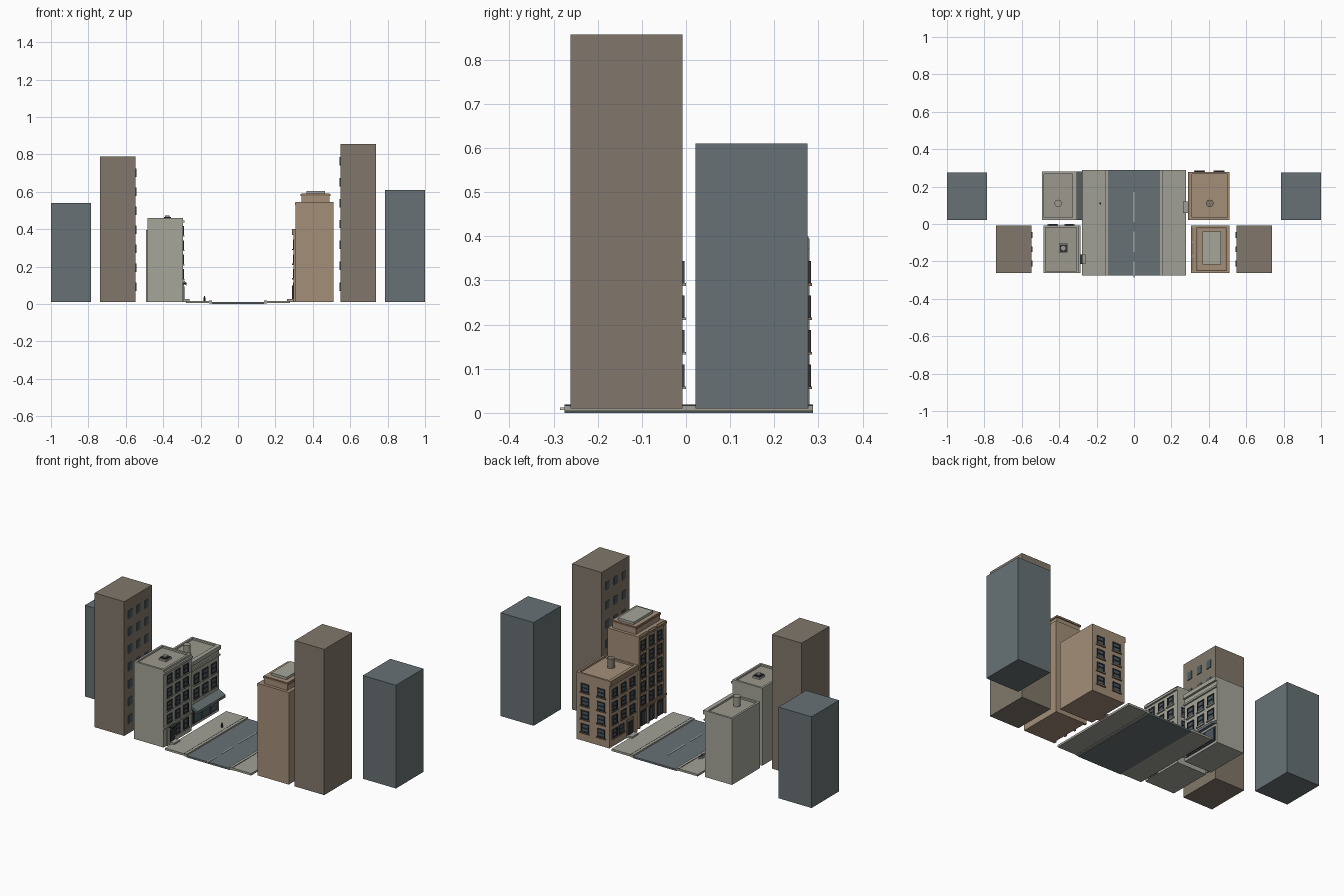
import bpy, bmesh
from mathutils import Matrix, Vector

old = bpy.data.objects.get("Cube")
if old:
    bpy.data.objects.remove(old)


def colour(name, hexa):
    lin = [(int(hexa[i:i + 2], 16) / 255) ** 2.2 for i in (0, 2, 4)] + [1]
    m = bpy.data.materials.new(name)
    m.use_nodes = True
    m.diffuse_color = lin
    m.node_tree.nodes["Principled BSDF"].inputs["Base Color"].default_value = lin
    return m


SLATE = colour("slate blue", "677174")
BROWN = colour("dull brown", "80776a")
TAN = colour("tan stone", "a28d78")
TRIM = colour("dark tan trim", "8d7660")
GREY = colour("pale grey stone", "a4a499")
PAVE = colour("pavement grey", "a09f95")
GLASS = colour("window glass", "4d5b62")
DARK = colour("dark frame", "33353a")
WHITE = colour("road line white", "c8c8c0")
ROOF = colour("roof grey", "9a978c")


class Part:
    """Collects boxes and cylinders into one object."""

    def __init__(self, name):
        self.name, self.bm, self.mats = name, bmesh.new(), []

    def paint(self, verts, mat):
        if mat not in self.mats:
            self.mats.append(mat)
        for f in {f for v in verts for f in v.link_faces}:
            f.material_index = self.mats.index(mat)

    def box(self, x, y, z, mat):
        lo, hi = Vector((min(x), min(y), min(z))), Vector((max(x), max(y), max(z)))
        mx = Matrix.Translation((lo + hi) / 2) @ Matrix.Diagonal((*(hi - lo), 1))
        verts = bmesh.ops.create_cube(self.bm, size=1, matrix=mx)["verts"]
        self.paint(verts, mat)
        return verts

    def tube(self, x, y, z0, z1, r, mat):
        mx = Matrix.Translation((x, y, (z0 + z1) / 2))
        self.paint(bmesh.ops.create_cone(self.bm, cap_ends=True, segments=16, radius1=r,
                                         radius2=r, depth=z1 - z0, matrix=mx)["verts"], mat)

    def done(self):
        me = bpy.data.meshes.new(self.name)
        self.bm.to_mesh(me)
        self.bm.free()
        for m in self.mats:
            me.materials.append(m)
        ob = bpy.data.objects.new(self.name, me)
        bpy.context.collection.objects.link(ob)
        return ob


class Wall:
    """Places plates on a wall: axis 0 faces x, axis 1 faces y."""

    def __init__(self, part, axis, plane, sign):
        self.part, self.axis, self.plane, self.sign = part, axis, plane, sign

    def plate(self, u0, u1, z0, z1, out, mat):
        d = (self.plane - self.sign * 0.002, self.plane + self.sign * out)
        x, y = (d, (u0, u1)) if self.axis == 0 else ((u0, u1), d)
        return self.part.box(x, y, (z0, z1), mat)

    def window(self, u, z, w, h, sill):
        a, b, t = u - w / 2, u + w / 2, 0.006
        self.plate(a, b, z, z + h, 0.002, GLASS)
        for s0, s1 in ((a, a + t), (b - t, b)):
            self.plate(s0, s1, z, z + h, 0.005, DARK)
        for z0 in (z, z + h / 2 - t / 2, z + h - t):
            self.plate(a, b, z0, z0 + t, 0.005, DARK)
        self.plate(a - 0.005, b + 0.005, z - 0.006, z, 0.008, sill)

    def grid(self, us, zs, w, h, sill):
        for u in us:
            for z in zs:
                self.window(u, z, w, h, sill)


def shell(name, x, y, top, wall, roof, rim=0.012):
    """Building body with a low parapet round the roof."""
    p = Part(name)
    p.box(x, y, (0.01, top - rim), wall)
    p.box((x[0] + rim, x[1] - rim), (y[0] + rim, y[1] - rim), (top - rim, top - rim + 0.002), roof)
    for k in (0, 1):
        s = rim if k == 0 else -rim
        p.box((x[k], x[k] + s), y, (top - rim, top), wall)
        p.box((x[0] + rim, x[1] - rim), (y[k], y[k] + s), (top - rim, top), wall)
    return p


# street
p = Part("road")
p.box((-0.14, 0.14), (-0.275, 0.288), (0, 0.01), SLATE)
for y0, y1 in ((-0.285, -0.2), (-0.15, -0.04), (0.01, 0.17)):
    p.box((-0.003, 0.003), (y0, y1), (0.006, 0.012), WHITE)
p.done()
for side, s in (("right", -1), ("left", 1)):
    p = Part(side + "_sidewalk")
    p.box((s * 0.155, s * 0.277), (-0.275, 0.288), (0.005, 0.017), PAVE)
    p.box((s * 0.138, s * 0.155), (-0.275, 0.288), (0.003, 0.018), GREY)
    p.box((s * 0.153, s * 0.156), (-0.275, 0.288), (0.01, 0.0185), DARK)
    p.done()
p = Part("hydrant")
p.tube(-0.18, 0.11, 0.015, 0.036, 0.005, DARK)
p.tube(-0.18, 0.11, 0.036, 0.042, 0.003, DARK)
p.done()

# background towers
for side, s, front_top, back_top in (("right", -1, 0.79, 0.86 - 0.32), ("left", 1, 0.857, 0.61)):
    p = Part(side + "_back_tower")
    p.box((s * 0.787, s), (0.022, 0.275), (0.01, back_top), SLATE)
    p.done()
    p = Part(side + "_front_tower")
    p.box((s * 0.548, s * 0.738), (-0.262, -0.008), (0.01, front_top), BROWN)
    w = Wall(p, 0, s * 0.548, -s)
    for y in (-0.21, -0.135, -0.06):
        for row in range(7):
            z = 0.07 + row * (front_top - 0.13) / 6.5
            w.plate(y - 0.016, y + 0.016, z, z + 0.045, 0.004, GLASS)
    p.done()

ROWS = [0.06 + 0.078 * i for i in range(4)]

# grey house, front right
p = shell("grey_house", (-0.485, -0.295), (-0.262, -0.008), 0.46, GREY, ROOF)
w = Wall(p, 0, -0.295, 1)
cols = (-0.21, -0.135, -0.06)
w.grid(cols, [0.135 + 0.077 * i for i in range(4)], 0.045, 0.052, GREY)
w.grid(cols[1:], [0.045], 0.045, 0.06, GREY)
w.plate(-0.235, -0.165, 0.01, 0.105, 0.007, GREY)
w.plate(-0.212, -0.175, 0.015, 0.095, 0.009, DARK)
w.plate(-0.262, -0.008, 0.118, 0.126, 0.01, GREY)
w.plate(-0.262, -0.008, 0.435, 0.448, 0.01, GREY)
p.box((-0.295, -0.26), (-0.213, -0.163), (0.012, 0.026), PAVE)
p.box((-0.295, -0.275), (-0.213, -0.163), (0.105, 0.112), DARK)
Wall(p, 1, -0.008, 1).grid((-0.435, -0.345), ROWS, 0.045, 0.05, GREY)
p.done()
p = Part("roof_vent")
p.box((-0.4, -0.355), (-0.153, -0.105), (0.445, 0.46), GREY)
p.box((-0.396, -0.359), (-0.149, -0.109), (0.458, 0.466), DARK)
p.tube(-0.378, -0.129, 0.46, 0.474, 0.012, ROOF)
p.done()

# grey shop, back right
p = shell("grey_shop", (-0.492, -0.318), (0.022, 0.28), 0.395, GREY, ROOF)
w = Wall(p, 0, -0.318, 1)
w.grid((0.07, 0.15, 0.23), [0.165, 0.25], 0.05, 0.058, GREY)
w.plate(0.022, 0.28, 0.335, 0.345, 0.008, GREY)
w.plate(0.022, 0.28, 0.372, 0.395, 0.012, GREY)
w.plate(0.035, 0.267, 0.025, 0.11, 0.004, DARK)
for y in (0.045, 0.12, 0.195):
    w.plate(y, y + 0.063, 0.035, 0.1, 0.007, GLASS)
p.tube(-0.405, 0.11, 0.38, 0.44, 0.02, ROOF)
p.done()
p = Part("shop_awning")
verts = p.box((-0.32, -0.276), (0.022, 0.28), (0.1, 0.14), SLATE)
for v in verts:
    if v.co.x > -0.3:
        v.co.z -= 0.025 if v.co.z > 0.12 else 0
    elif v.co.z < 0.12:
        v.co.z += 0.025
p.done()

# tan house, back left
p = shell("tan_house", (0.298, 0.51), (0.022, 0.278), 0.4, TAN, TAN)
w = Wall(p, 0, 0.298, -1)
cols = (0.07, 0.15, 0.23)
w.grid(cols, ROWS[1:], 0.045, 0.05, TRIM)
w.grid((0.17, 0.23), ROWS[:1], 0.045, 0.05, TRIM)
w.plate(0.06, 0.12, 0.01, 0.115, 0.005, TRIM)
w.plate(0.072, 0.108, 0.015, 0.1, 0.008, DARK)
w.plate(0.022, 0.278, 0.37, 0.4, 0.009, TRIM)
p.box((0.263, 0.298), (0.06, 0.12), (0.012, 0.026), PAVE)
Wall(p, 1, 0.278, 1).grid((0.35, 0.455), ROWS, 0.05, 0.05, TRIM)
p.tube(0.405, 0.11, 0.385, 0.445, 0.02, BROWN)
p.done()

# tan tower with stepped roof, front left
p = Part("stepped_tower")
p.box((0.318, 0.51), (-0.262, -0.008), (0.01, 0.545), TAN)
p.box((0.34, 0.49), (-0.245, -0.025), (0.545, 0.59), TAN)
p.box((0.335, 0.495), (-0.25, -0.02), (0.578, 0.588), TRIM)
p.box((0.365, 0.465), (-0.217, -0.04), (0.59, 0.604), GREY)
w = Wall(p, 0, 0.318, -1)
cols = (-0.21, -0.135, -0.06)
w.grid(cols, [0.13 + 0.08 * i for i in range(5)], 0.042, 0.056, TRIM)
for y in (-0.255, -0.1725, -0.0975, -0.015):
    w.plate(y - 0.007, y + 0.007, 0.01, 0.545, 0.01, TAN)
for z in (0.113, 0.53):
    w.plate(-0.262, -0.008, z, z + 0.012, 0.013, TRIM)
for y in cols:
    w.plate(y - 0.025, y + 0.025, 0.015, 0.1, 0.005, DARK)
    for k in (-0.011, 0.011):
        w.plate(y + k - 0.008, y + k + 0.008, 0.03, 0.09, 0.008, GLASS)
p.done()
